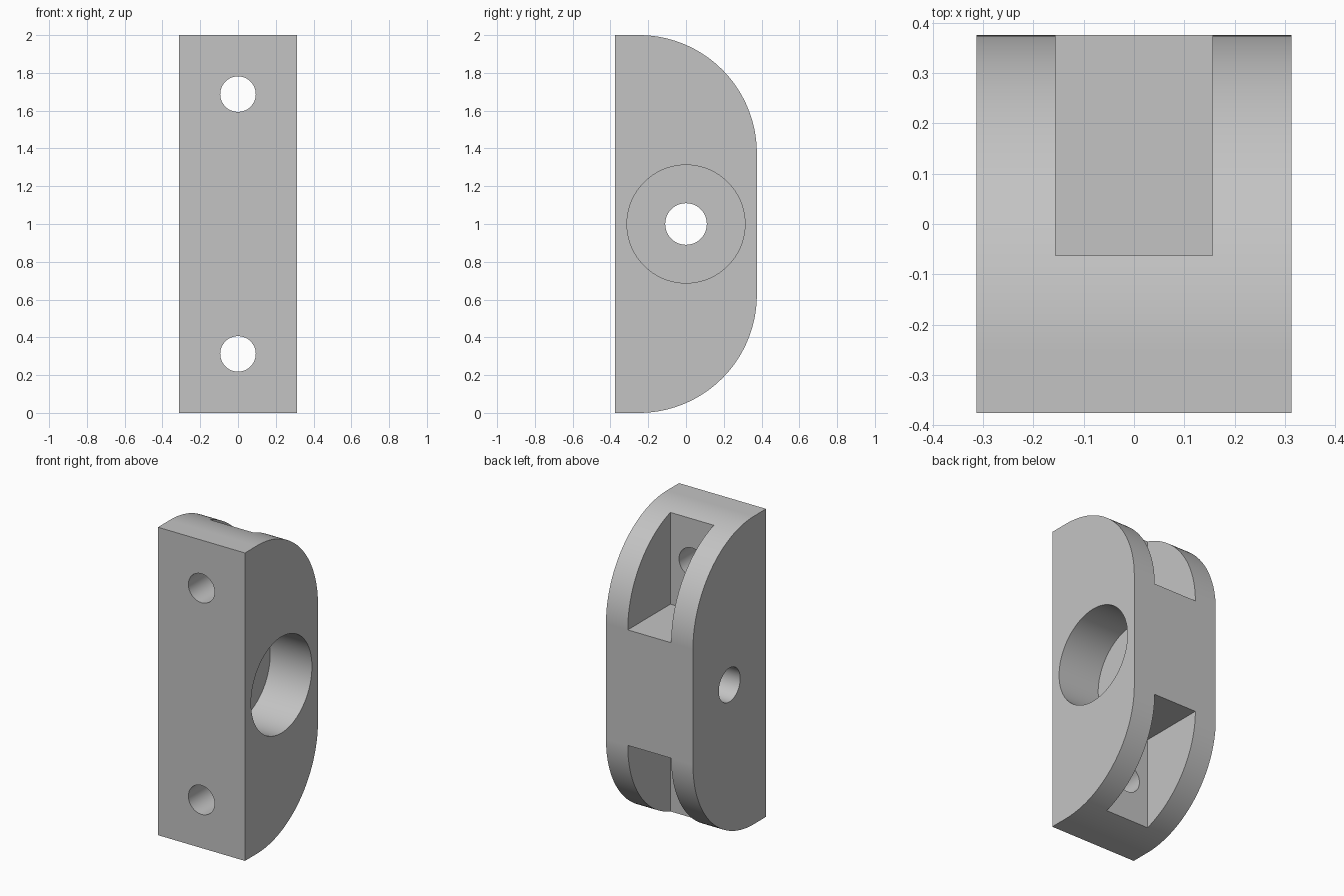
import bpy
import bmesh
from math import sin, cos, pi, radians

cube = bpy.data.objects.get("Cube")
if cube:
    bpy.data.objects.remove(cube, do_unlink=True)

HALF_W, HALF_D, HEIGHT = 0.3125, 0.375, 2.0
ROUND = 0.625

grey = bpy.data.materials.new("plain grey")
grey.use_nodes = True
grey.diffuse_color = (0.55, 0.55, 0.55, 1)
grey.node_tree.nodes["Principled BSDF"].inputs["Base Color"].default_value = (0.55, 0.55, 0.55, 1)


def cylinder(name, radius, depth, location, rotation):
    bpy.ops.mesh.primitive_cylinder_add(vertices=96, radius=radius, depth=depth,
                                        location=location, rotation=rotation)
    bpy.context.object.name = name
    return bpy.context.object


def box(name, low, high):
    size = [b - a for a, b in zip(low, high)]
    middle = [(a + b) / 2 for a, b in zip(low, high)]
    bpy.ops.mesh.primitive_cube_add(size=1, location=middle)
    bpy.context.object.name = name
    bpy.context.object.scale = size
    return bpy.context.object


# Body: side profile with two large rounded back corners, extruded across x
steps = 40
arc = [(HALF_D - ROUND + ROUND * cos(i / steps * pi / 2),
        ROUND * sin(i / steps * pi / 2)) for i in range(steps + 1)]
profile = [(-HALF_D, 0)]
profile += [(y, ROUND - z) for y, z in reversed(arc)]
profile += [(y, HEIGHT - ROUND + z) for y, z in arc]
profile += [(-HALF_D, HEIGHT)]

bm = bmesh.new()
side = bm.faces.new([bm.verts.new((-HALF_W, y, z)) for y, z in profile])
grown = bmesh.ops.extrude_face_region(bm, geom=[side])
moved = [v for v in grown["geom"] if isinstance(v, bmesh.types.BMVert)]
bmesh.ops.translate(bm, verts=moved, vec=(2 * HALF_W, 0, 0))
bmesh.ops.recalc_face_normals(bm, faces=bm.faces)
mesh = bpy.data.meshes.new("bracket_body")
bm.to_mesh(mesh)
bm.free()
mesh.materials.append(grey)
body = bpy.data.objects.new("bracket_body", mesh)
bpy.context.collection.objects.link(body)

# Side bore with a smaller hole through the remaining wall
across = (0, pi / 2, 0)
cutters = [
    cylinder("bore_cutter", 0.3125, 0.6, (HALF_W, 0, 1), across),
    cylinder("pin_hole_cutter", 0.11, 1.0, (0, 0, 1), across),
]

# Upper and lower back pockets, each with a screw hole to the front
for name, low, high, hole in (("upper", 1.375, 2.2, 1.6875),
                              ("lower", -0.2, 0.625, 0.3125)):
    cutters.append(box(name + "_pocket_cutter",
                       (-0.156, -0.0625, low), (0.156, 0.6, high)))
    cutters.append(cylinder(name + "_screw_hole_cutter", 0.094, 0.5,
                            (0, -0.25, hole), (pi / 2, 0, 0)))

bpy.ops.object.select_all(action="DESELECT")
body.select_set(True)
bpy.context.view_layer.objects.active = body
for cutter in cutters:
    cutter.hide_render = True
    cut = body.modifiers.new(cutter.name, "BOOLEAN")
    cut.operation = "DIFFERENCE"
    cut.solver = "EXACT"
    cut.object = cutter
    bpy.ops.object.modifier_apply(modifier=cut.name)
    bpy.data.objects.remove(cutter, do_unlink=True)

# Smooth curved walls, crisp edges, flat large faces
bpy.ops.object.shade_smooth_by_angle(angle=radians(25))
flat = body.modifiers.new("even_normals", "WEIGHTED_NORMAL")
flat.keep_sharp = True
